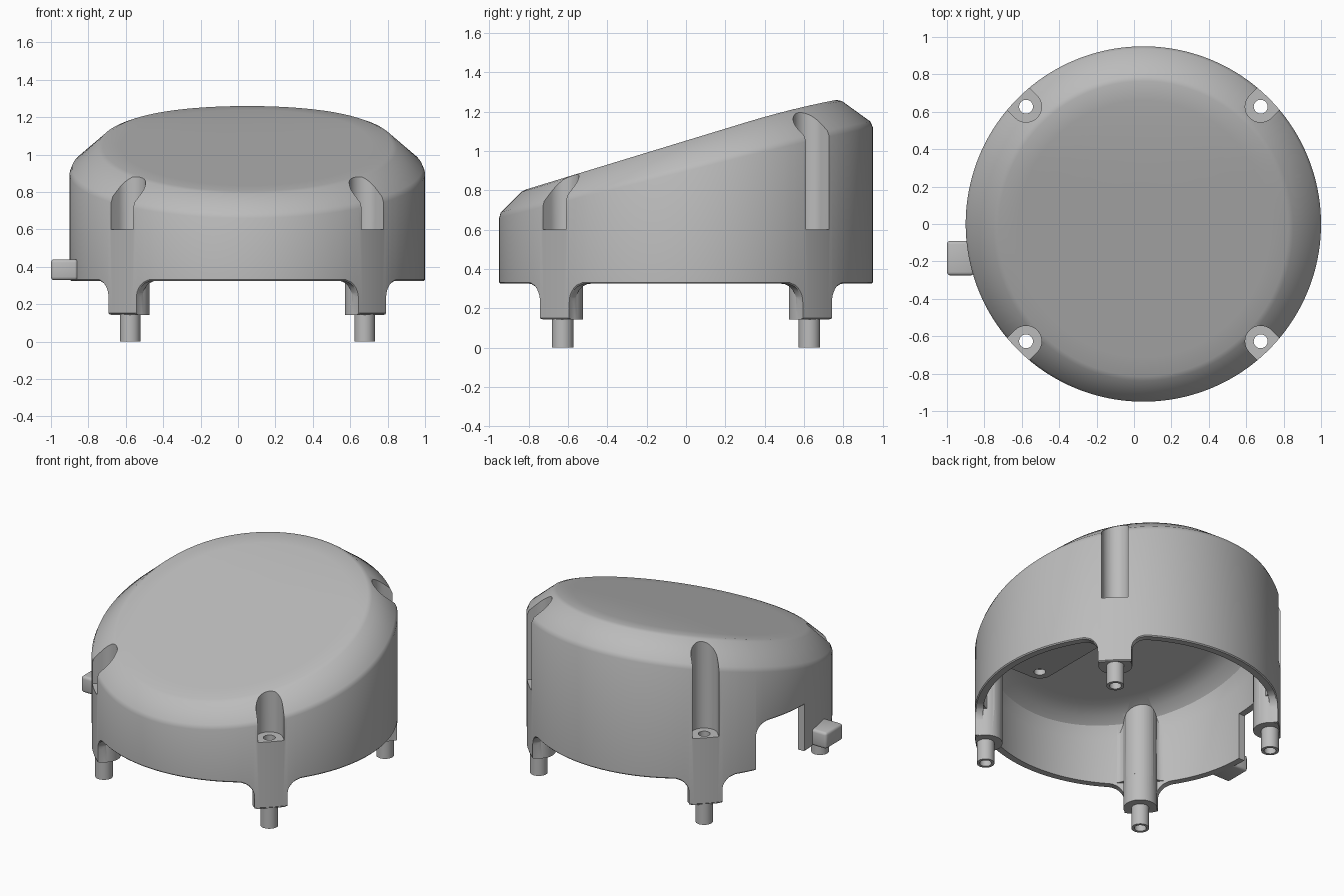
import bpy, bmesh, math
from mathutils import Matrix, Vector

if "Cube" in bpy.data.objects:
    bpy.data.objects.remove(bpy.data.objects["Cube"])

CX, R = 0.05, 0.95
LEGS = [math.radians(a) for a in (45, 135, 225, 315)]
LEG_R, TAB, FILLET = 0.887, 0.105, 0.10
GAP = (math.radians(155), math.radians(180))
GAP_TOP, GAP_ROUND = 0.645, 0.10

grey = bpy.data.materials.new("plain grey")
grey.use_nodes = True
GREY = (0.5, 0.5, 0.5, 1)
grey.diffuse_color = GREY
grey.node_tree.nodes["Principled BSDF"].inputs["Base Color"].default_value = GREY


def make_object(name, bm):
    mesh = bpy.data.meshes.new(name)
    bm.to_mesh(mesh)
    bm.free()
    mesh.materials.append(grey)
    obj = bpy.data.objects.new(name, mesh)
    bpy.context.collection.objects.link(obj)
    return obj


def add_loft(bm, rings):
    """Skin counter-clockwise rings from bottom to top and cap both ends."""
    loops = [[bm.verts.new(p) for p in ring] for ring in rings]
    for a, b in zip(loops, loops[1:]):
        for i in range(len(a)):
            j = (i + 1) % len(a)
            bm.faces.new((a[i], a[j], b[j], b[i]))
    bm.faces.new(loops[0][::-1])
    bm.faces.new(loops[-1])


def loft(name, rings):
    bm = bmesh.new()
    add_loft(bm, rings)
    return make_object(name, bm)


def boolean(obj, tool, operation):
    """Apply a boolean and remove the helper."""
    mod = obj.modifiers.new("cut", "BOOLEAN")
    mod.operation, mod.object, mod.solver = operation, tool, "EXACT"
    graph = bpy.context.evaluated_depsgraph_get()
    result = bpy.data.meshes.new_from_object(obj.evaluated_get(graph))
    obj.modifiers.clear()
    obj.data = result
    bpy.data.objects.remove(tool)


def arc(cx, cy, radius, start, end, steps):
    """Points on an arc, angles in degrees."""
    turns = [math.radians(start + (end - start) * i / steps) for i in range(steps + 1)]
    return [(cx + radius * math.cos(t), cy + radius * math.sin(t)) for t in turns]


def leg_prisms(name, outline, z0, z1):
    """One upright prism at every leg; the outline is (radial, sideways)."""
    bm = bmesh.new()
    for a in LEGS:
        turn = Matrix.Translation((CX, 0, 0)) @ Matrix.Rotation(a, 4, "Z")
        add_loft(bm, [[turn @ Vector((x, y, z)) for x, y in outline] for z in (z0, z1)])
    return make_object(name, bm)


def disc(radius):
    return arc(LEG_R, 0, radius, 0, 351, 39)


# Heights of the sloping top, its lower rim and the skirt edge
def top_z(y):
    return 1.052 + 0.305 * y - 0.12 * max(0, y - 0.3) ** 2


def rim_z(y):
    return 0.917 + 0.25 * y - 0.035 * max(0, y - 0.3) ** 2


def skirt_z(a):
    if GAP[0] < a < GAP[1]:
        drop = max(0, GAP_ROUND - R * (a - GAP[0]))
        return GAP_TOP - GAP_ROUND + math.sqrt(max(0, GAP_ROUND ** 2 - drop ** 2))
    t = min(abs(a - leg) for leg in LEGS) * R
    if t < TAB:
        return 0.145
    if t < TAB + FILLET:
        return 0.225 + math.sqrt(max(0, FILLET ** 2 - (TAB + FILLET - t) ** 2))
    return 0.325


# Angles around the wall, doubled up where the skirt edge steps
angles = {round(i * math.tau / 160, 6) for i in range(160)}
for leg in LEGS:
    for side in (-1, 1):
        angles |= {leg + side * (TAB + d) / R for d in (-0.0004, 0.0004, 0.004, 0.014, 0.03, 0.05, 0.1)}
angles |= {GAP[0] + d for d in (-0.0004, 0.0004, 0.004, 0.014, 0.03, 0.05)}
angles |= {GAP[1] - 0.0004, GAP[1] + 0.0004}
angles = sorted(angles)


def wall(r, z_of):
    return [(CX + r * math.cos(a), r * math.sin(a), z_of(a, r * math.sin(a))) for a in angles]


def rim(r, drop):
    return wall(r, lambda a, y: rim_z(y) - drop)


def cap(scale, drop, inset=0.0):
    pts = []
    for a in angles:
        y = -0.025 + (0.805 - inset) * scale * math.sin(a)
        pts.append((CX + (0.79 - inset) * scale * math.cos(a), y, top_z(y) - drop))
    return pts


def mix(ring_a, ring_b, t):
    return [Vector(p).lerp(Vector(q), t) for p, q in zip(ring_a, ring_b)]


# Hollow housing with sloping lid, leg tabs and side opening
STEPS = (0.85, 0.7, 0.5, 0.3, 0.1)
in_rim, in_lid = rim(0.9, 0.02), cap(1, 0.05, 0.02)
out_rim, out_lid = rim(R, 0), cap(1, 0)
inside = [cap(s, 0.05, 0.02) for s in reversed(STEPS)] + [cap(0.93, 0.05, 0.02)]
inside += [mix(in_rim, in_lid, 0.75), mix(in_rim, in_lid, 0.25), rim(0.9, 0.08)]
inside += [wall(0.9, lambda a, y: skirt_z(a))]
outside = [wall(R - 0.006, lambda a, y: skirt_z(a)), wall(R, lambda a, y: skirt_z(a) + 0.007),
           rim(R, 0.02), mix(out_rim, out_lid, 0.08), mix(out_rim, out_lid, 0.93), cap(0.98, 0)]
outside += [cap(s, 0) for s in STEPS]
housing = loft("housing", inside + outside)

# Screw columns flared into the wall, trimmed to the outer form
half = [(0.93, 0.145)] + arc(0.825, 0.145, 0.06, 0, -90, 8)
flare = half + arc(LEG_R, 0, TAB, 128, 232, 16) + [(x, -y) for x, y in reversed(half)]
columns = leg_prisms("columns", disc(TAB), 0.1, 1.5)
boolean(columns, leg_prisms("flares", flare, 0.333, 1.52), "UNION")
trim = loft("trim", [wall(R - 0.003, lambda a, y: 0.143), rim(R - 0.003, 0.018), cap(1, 0.012)]
            + [cap(s, 0.012) for s in STEPS])
boolean(columns, trim, "INTERSECT")
boolean(housing, columns, "UNION")
boolean(housing, leg_prisms("pins", disc(0.055), 0.0, 0.2), "UNION")

# Open screw channels down the wall, with holes through the pins
slot = [(LEG_R + 0.3, 0.083)] + arc(LEG_R, 0, 0.083, 90, 270, 20) + [(LEG_R + 0.3, -0.083)]
boolean(housing, leg_prisms("channels", slot, 0.6, 1.6), "DIFFERENCE")
boolean(housing, leg_prisms("holes", disc(0.037), -0.1, 0.9), "DIFFERENCE")

# Side catch
bm = bmesh.new()
low, high = (-1.0, -0.275, 0.328), (-0.855, -0.09, 0.44)
bmesh.ops.create_cube(bm, size=1)
for v in bm.verts:
    v.co = [l + (c + 0.5) * (h - l) for c, l, h in zip(v.co, low, high)]
bmesh.ops.bevel(bm, geom=bm.edges[:], offset=0.018, segments=3, profile=0.5, affect="EDGES")
catch = make_object("side_catch", bm)

# Inner mounting shelf with a screw hole
edge = arc(CX, 0, 0.92, -11.5, 23, 10)
nose = arc(0.68, -0.1, 0.08, 180, 270, 8)
shelf = loft("mounting_shelf", [[(x, y, z) for x, y in edge + [(0.6, 0.4)] + nose] for z in (0.42, 0.46)])
shelf_hole = loft("shelf_hole", [[(x, y, z) for x, y in arc(0.68, -0.1, 0.037, 0, 345, 23)]
                                 for z in (0.3, 0.6)])
boolean(shelf, shelf_hole, "DIFFERENCE")

# Smooth shading with sharp edges kept
for obj in (housing, catch, shelf):
    bpy.ops.object.select_all(action="DESELECT")
    obj.select_set(True)
    bpy.context.view_layer.objects.active = obj
    bpy.ops.object.shade_smooth_by_angle(angle=math.radians(30))
